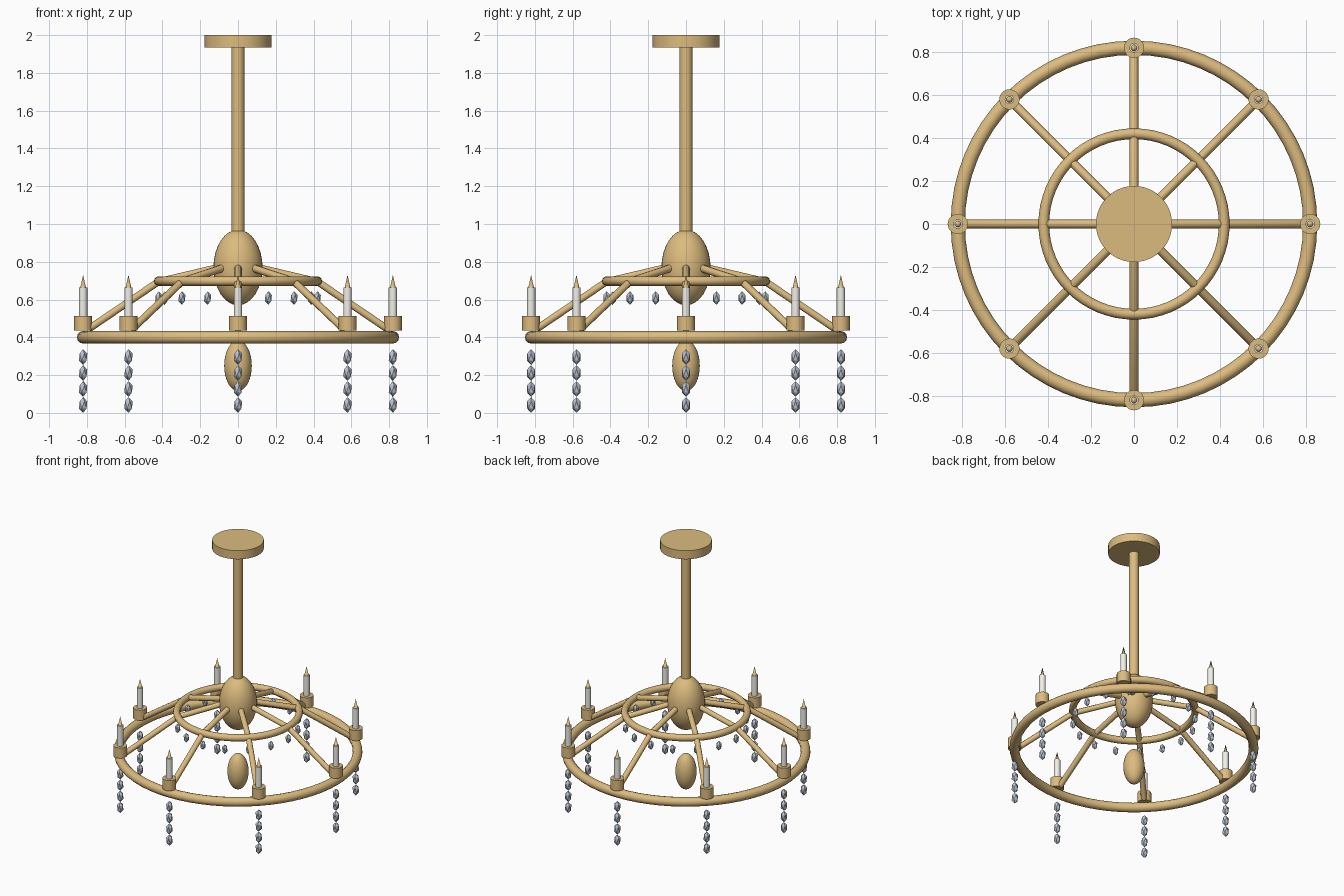
import bpy
from math import cos, sin, pi, radians

if "Cube" in bpy.data.objects:
    bpy.data.objects.remove(bpy.data.objects["Cube"])


def material(name, color):
    m = bpy.data.materials.new(name)
    m.diffuse_color = (*color, 1)
    m.use_nodes = True
    m.node_tree.nodes["Principled BSDF"].inputs["Base Color"].default_value = m.diffuse_color
    return m


brass = material("brass", (0.72, 0.50, 0.21))
wax = material("wax", (0.88, 0.87, 0.82))
glass = material("crystal", (0.50, 0.55, 0.63))


def finish(name, mat, smooth=True):
    ob = bpy.context.object
    ob.name = name
    ob.data.materials.append(mat)
    if smooth:
        bpy.ops.object.shade_smooth_by_angle(angle=radians(40))
    return ob


def cylinder(name, mat, r, z0, z1, x=0, y=0, sides=32):
    bpy.ops.mesh.primitive_cylinder_add(vertices=sides, radius=r, depth=z1 - z0,
                                        location=(x, y, (z0 + z1) / 2))
    return finish(name, mat)


def ellipsoid(name, r, rz, z):
    bpy.ops.mesh.primitive_uv_sphere_add(segments=32, ring_count=16, radius=1, location=(0, 0, z))
    bpy.context.object.scale = (r, r, rz)
    return finish(name, brass)


def ring(name, major, minor, z):
    bpy.ops.mesh.primitive_torus_add(major_segments=64, minor_segments=12, major_radius=major,
                                     minor_radius=minor, location=(0, 0, z))
    return finish(name, brass)


def crystal(name, r, rz, x, y, z):
    bpy.ops.mesh.primitive_ico_sphere_add(subdivisions=1, radius=1, location=(x, y, z))
    bpy.context.object.scale = (r, r, rz)
    return finish(name, glass, smooth=False)


def arm(name, angle, points, r):
    cu = bpy.data.curves.new(name, 'CURVE')
    cu.dimensions = '3D'
    cu.bevel_depth = r
    cu.bevel_resolution = 3
    cu.use_fill_caps = True
    sp = cu.splines.new('POLY')
    sp.points.add(len(points) - 1)
    for p, (d, z) in zip(sp.points, points):
        p.co = (d * cos(angle), d * sin(angle), z, 1)
    cu.materials.append(brass)
    ob = bpy.data.objects.new(name, cu)
    bpy.context.collection.objects.link(ob)


# Central column
cylinder("ceiling_canopy", brass, 0.177, 1.935, 2.0, sides=48)
cylinder("stem", brass, 0.034, 0.93, 1.95)
ellipsoid("hub", 0.13, 0.20, 0.77)
ellipsoid("lower_finial", 0.073, 0.134, 0.25)

# Rings
ring("outer_ring", 0.82, 0.033, 0.40)
ring("inner_ring", 0.42, 0.025, 0.698)

# Eight arms, each with a cup, candle, flame and crystal strand
R = 0.82
for i in range(8):
    a = i * pi / 4
    x, y = R * cos(a), R * sin(a)
    arm(f"arm_{i}", a, [(0.08, 0.775), (0.42, 0.695), (0.79, 0.445)], 0.02)
    cylinder(f"candle_cup_{i}", brass, 0.047, 0.435, 0.513, x, y, 24)
    cylinder(f"candle_{i}", wax, 0.022, 0.50, 0.665, x, y, 16)
    bpy.ops.mesh.primitive_cone_add(vertices=12, radius1=0.018, radius2=0, depth=0.08,
                                    location=(x, y, 0.69))
    finish(f"flame_{i}", brass)
    for k in range(4):
        crystal(f"strand_crystal_{i}_{k}", 0.025, 0.042, x, y, 0.042 + 0.0845 * k)

# Small crystals under the inner ring
for i in range(16):
    a = i * pi / 8
    crystal(f"inner_crystal_{i}", 0.021, 0.036, 0.42 * cos(a), 0.42 * sin(a), 0.608)
